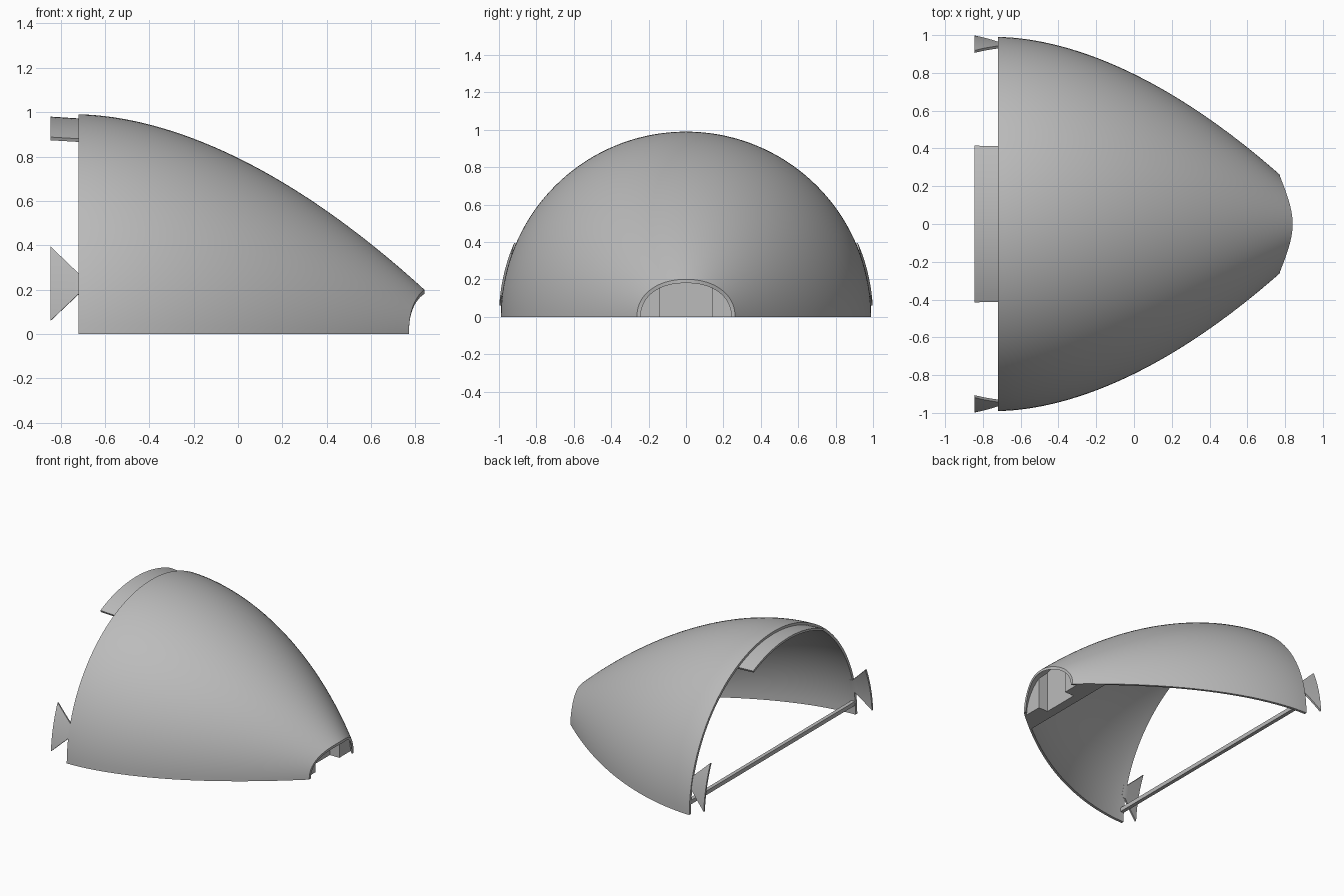
import bpy
import bmesh
from math import sin, cos, pi, acos, asin, radians

cube = bpy.data.objects.get("Cube")
if cube:
    bpy.data.objects.remove(cube)

BACK, NOSE = -0.72, 0.84
WALL = 0.02

grey = bpy.data.materials.new("plain grey")
grey.use_nodes = True
COLOUR = (0.5, 0.5, 0.5, 1)
grey.diffuse_color = COLOUR
grey.node_tree.nodes["Principled BSDF"].inputs["Base Color"].default_value = COLOUR


def finish(name, bm):
    bmesh.ops.recalc_face_normals(bm, faces=bm.faces)
    mesh = bpy.data.meshes.new(name)
    bm.to_mesh(mesh)
    bm.free()
    mesh.materials.append(grey)
    obj = bpy.data.objects.new(name, mesh)
    bpy.context.collection.objects.link(obj)
    bpy.ops.object.select_all(action='DESELECT')
    obj.select_set(True)
    bpy.context.view_layer.objects.active = obj
    bpy.ops.object.shade_smooth_by_angle(angle=radians(35))
    return obj


def shell_radius(x):
    return 0.99 - 0.79 * ((x - BACK) / (NOSE - BACK)) ** 1.8


def shell_x(radius):
    return BACK + (NOSE - BACK) * ((0.99 - radius) / 0.79) ** (1 / 1.8)


def curved_plate(name, place, nu, nv, thick):
    """Thick sheet around the x axis; place(u, v) gives x, angle, radius."""
    bm = bmesh.new()
    sides = []
    for depth in (0, thick):
        grid = []
        for i in range(nu + 1):
            row = []
            for j in range(nv + 1):
                x, a, r = place(i / nu, j / nv)
                r -= depth
                row.append(bm.verts.new((x, r * cos(a), r * sin(a))))
            grid.append(row)
        for i in range(nu):
            for j in range(nv):
                bm.faces.new((grid[i][j], grid[i + 1][j],
                              grid[i + 1][j + 1], grid[i][j + 1]))
        sides.append(grid)
    # close the rim between outer and inner sheets
    loops = []
    for g in sides:
        loops.append([g[i][0] for i in range(nu)] + [g[nu][j] for j in range(nv)]
                     + [g[i][nv] for i in range(nu, 0, -1)]
                     + [g[0][j] for j in range(nv, 0, -1)])
    a, b = loops
    for k in range(len(a)):
        n = (k + 1) % len(a)
        bm.faces.new((a[k], a[n], b[n], b[k]))
    return finish(name, bm)


def loft(name, rings):
    bm = bmesh.new()
    a, b = [[bm.verts.new(p) for p in ring] for ring in rings]
    for k in range(len(a)):
        n = (k + 1) % len(a)
        bm.faces.new((a[k], a[n], b[n], b[k]))
    bm.faces.new(a)
    bm.faces.new(b)
    return finish(name, bm)


# Half-round tapering shell, ended by a low arched opening
def shell_place(u, v):
    a = pi * v
    arch = (abs(cos(a) / 0.262) ** 2.15 + abs(sin(a) / 0.2) ** 2.15) ** (-1 / 2.15)
    x = BACK + (shell_x(arch) - BACK) * u
    return x, a, shell_radius(x)


curved_plate("shell", shell_place, 40, 72, WALL)


# Curved locating lip on top of the wide end
def lip_place(u, v):
    x = -0.845 + 0.155 * u
    half = asin(0.415 / 0.98)
    return x, pi / 2 + half * (2 * v - 1), 0.98 - 0.01 * u


curved_plate("top_lip", lip_place, 2, 24, 0.016)


# Dovetail tabs at both sides of the wide end
def dovetail(side):
    def place(u, v):
        x = -0.845 + 0.155 * u
        k = min(u * 0.155 / 0.125, 1)
        low, high = 0.06 + 0.12 * k, 0.395 - 0.12 * k
        r = 1.0 - 0.018 * k
        a = asin((low + (high - low) * v) / r)
        return x, a if side > 0 else pi - a, r
    return place


for label, side in (("back", 1), ("front", -1)):
    curved_plate(label + "_dovetail", dovetail(side), 10, 10, 0.014)


# Nose bulkhead and the two stops in front of it
def segment(x, y_min, steps=20):
    r = shell_radius(x) - WALL / 2
    end = acos(max(y_min / r, -1))
    pts = [(x, r * cos(end * k / steps), r * sin(end * k / steps))
           for k in range(steps + 1)]
    if y_min > 0:
        pts.append((x, y_min, 0))
    return pts


loft("nose_bulkhead", [segment(x, -1) for x in (0.59, 0.66)])
for label, side in (("back", 1), ("front", -1)):
    loft(label + "_nose_stop",
         [[(x, side * y, z) for x, y, z in segment(x0, 0.14)]
          for x0 in (0.655, 0.738)])

# Thin tie bar across the wide end
loft("tie_bar", [[(x, y, z) for x, z in
                  ((-0.718, 0.07), (-0.69, 0.07), (-0.69, 0.1), (-0.718, 0.1))]
                 for y in (-0.975, 0.975)])
